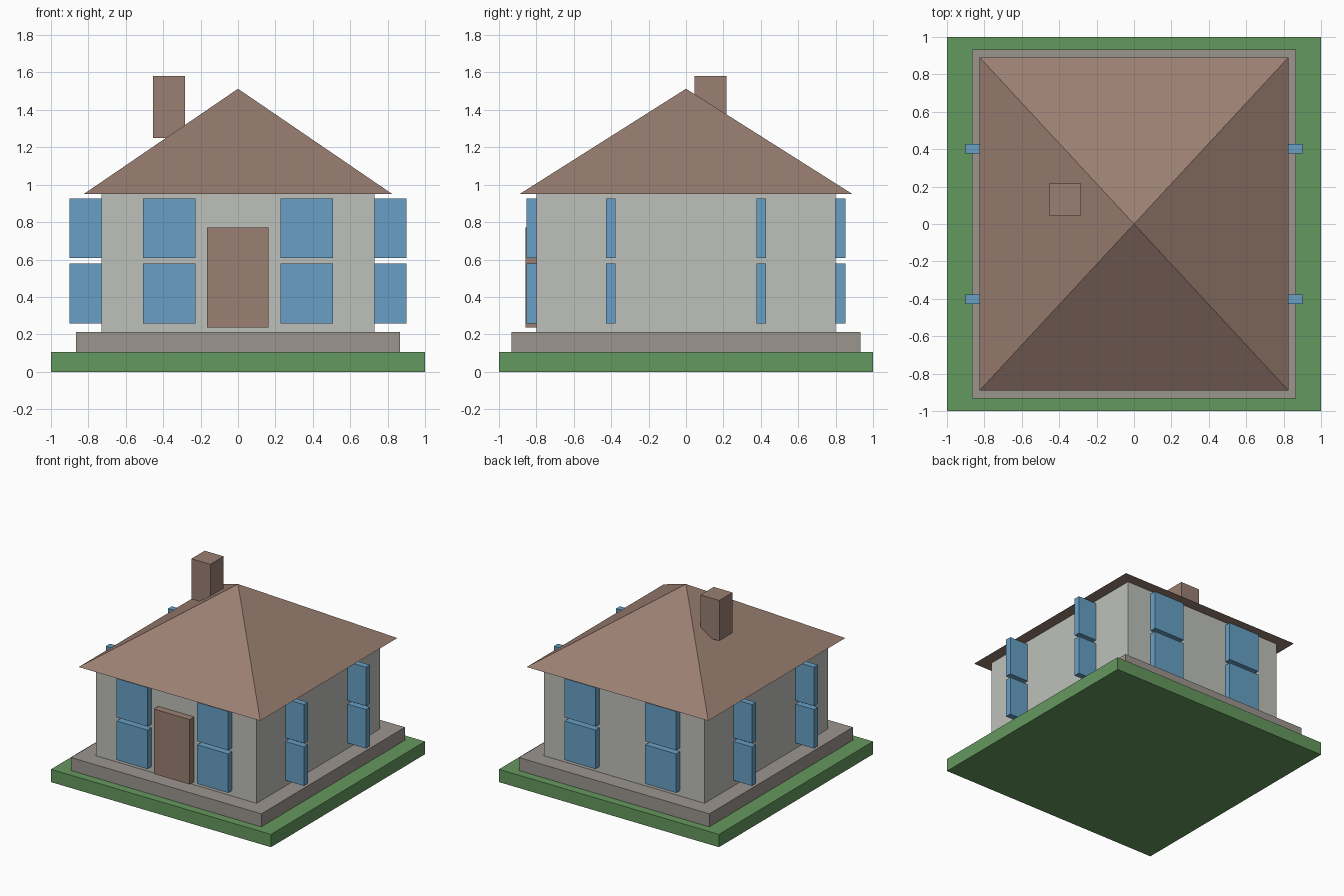
import bpy, bmesh

if "Cube" in bpy.data.objects:
    bpy.data.objects.remove(bpy.data.objects["Cube"])


def material(name, rgb):
    lin = [((c / 255 + 0.055) / 1.055) ** 2.4 for c in rgb]
    m = bpy.data.materials.new(name)
    m.diffuse_color = (*lin, 1)
    m.use_nodes = True
    m.node_tree.nodes["Principled BSDF"].inputs["Base Color"].default_value = m.diffuse_color
    return m


GRASS = material("grass green", (100, 152, 94))
STONE = material("stone grey", (156, 149, 143))
WALL = material("pale wall grey", (190, 193, 186))
BROWN = material("brown", (155, 127, 114))
BLUE = material("window blue", (103, 160, 197))


def add(name, bm, mat):
    bmesh.ops.recalc_face_normals(bm, faces=bm.faces)
    mesh = bpy.data.meshes.new(name)
    bm.to_mesh(mesh)
    bm.free()
    mesh.materials.append(mat)
    bpy.context.collection.objects.link(bpy.data.objects.new(name, mesh))


def box(name, mat, x, y, z):
    bm = bmesh.new()
    bmesh.ops.create_cube(bm, size=1)
    for v in bm.verts:
        v.co = [r[0] if c < 0 else r[1] for c, r in zip(v.co, (x, y, z))]
    add(name, bm, mat)


# Stacked slabs and walls
box("lawn", GRASS, (-1, 1), (-1, 1), (0, 0.105))
box("foundation", STONE, (-0.865, 0.865), (-0.932, 0.932), (0.105, 0.212))
box("walls", WALL, (-0.73, 0.73), (-0.80, 0.80), (0.212, 0.95))

# Pyramid roof
bm = bmesh.new()
base = [bm.verts.new((sx * 0.825, sy * 0.89, 0.95))
        for sx, sy in ((-1, -1), (1, -1), (1, 1), (-1, 1))]
apex = bm.verts.new((0, 0, 1.513))
bm.faces.new(base)
for i in range(4):
    bm.faces.new((base[i], base[(i + 1) % 4], apex))
add("roof", bm, BROWN)

# Chimney and door
box("chimney", BROWN, (-0.455, -0.283), (0.045, 0.217), (1.25, 1.582))
box("door", BROWN, (-0.165, 0.162), (-0.858, -0.78), (0.237, 0.77))

# Window panes: flat on front and back, standing out as fins on the sides
for level, z in (("lower", (0.258, 0.578)), ("upper", (0.607, 0.926))):
    for sx, side in ((-1, "left"), (1, "right")):
        for sy, end in ((-1, "front"), (1, "back")):
            flat_x = sorted((sx * 0.226, sx * 0.507))
            fin_x = sorted((sx * 0.62, sx * 0.90))
            box(f"{end}_window_{side}_{level}", BLUE, flat_x,
                sorted((sy * 0.80, sy * 0.852)), z)
            box(f"{side}_side_window_{end}_{level}", BLUE, fin_x,
                sorted((sy * 0.377, sy * 0.427)), z)
